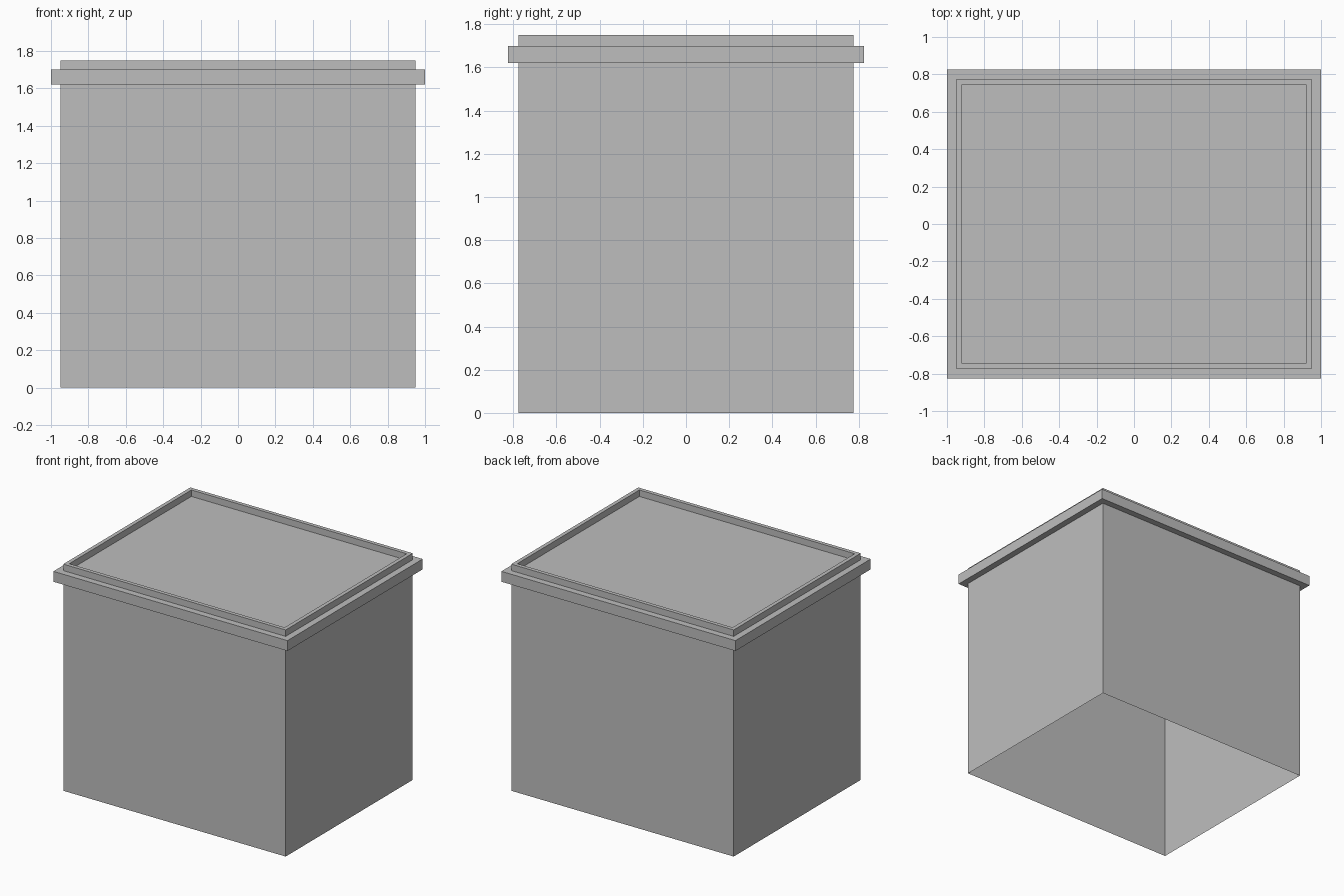
import bpy
import bmesh

cube = bpy.data.objects.get("Cube")
if cube:
    bpy.data.objects.remove(cube, do_unlink=True)

grey = bpy.data.materials.new("plain grey")
grey.use_nodes = True
colour = (0.515, 0.515, 0.515, 1)
grey.diffuse_color = colour
grey.node_tree.nodes["Principled BSDF"].inputs["Base Color"].default_value = colour

HALF_X, HALF_Y = 1.0, 0.825


def stacked_shell(name, steps, cap_last=False):
    """Join rectangular rings, each given as (inset from the rim, height)."""
    bm = bmesh.new()
    rings = []
    for inset, z in steps:
        x, y = HALF_X - inset, HALF_Y - inset
        corners = ((-x, -y), (x, -y), (x, y), (-x, y))
        rings.append([bm.verts.new((cx, cy, z)) for cx, cy in corners])
    for low, high in zip(rings, rings[1:]):
        for i in range(4):
            j = (i + 1) % 4
            bm.faces.new((low[i], low[j], high[j], high[i]))
    if cap_last:
        bm.faces.new(rings[-1])
    mesh = bpy.data.meshes.new(name)
    bm.to_mesh(mesh)
    bm.free()
    mesh.materials.append(grey)
    obj = bpy.data.objects.new(name, mesh)
    bpy.context.collection.objects.link(obj)
    return obj


# Thin walls, open underneath
stacked_shell("box_walls", [(0.05, 0), (0.05, 1.62)])

# Overhanging flange, raised lip and recessed top panel
stacked_shell("flanged_top", [
    (0.05, 1.62), (0, 1.62), (0, 1.70), (0.05, 1.70),
    (0.05, 1.75), (0.08, 1.75), (0.08, 1.70),
], cap_last=True)
